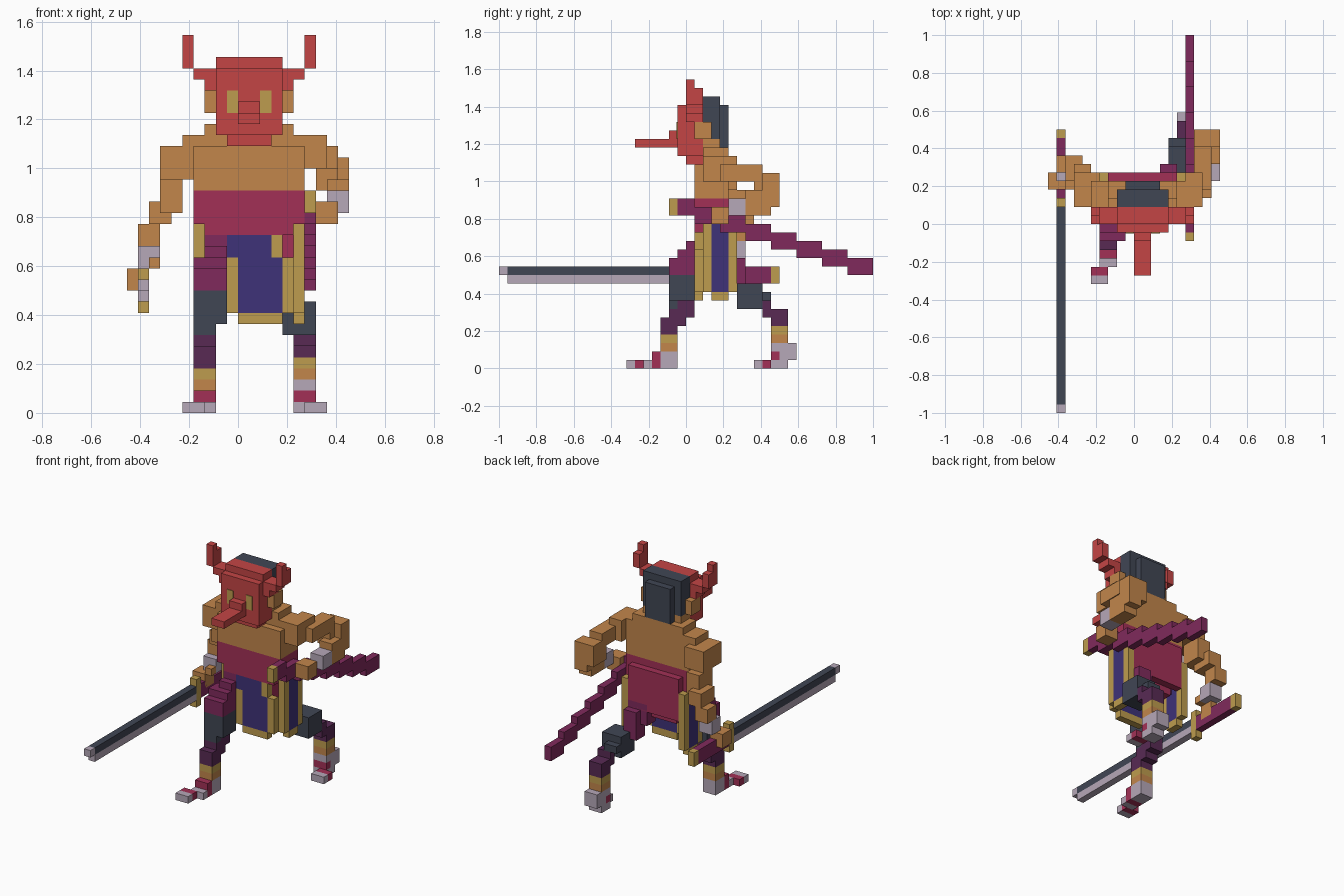
import bpy
import bmesh
from mathutils import Vector

default = bpy.data.objects.get("Cube")
if default:
    bpy.data.objects.remove(default, do_unlink=True)

UNIT = 1 / 22  # edge of one block


def material(name, hex_code):
    """Flat colour from a hex code, converted to linear values."""
    channels = [int(hex_code[i:i + 2], 16) / 255 for i in (0, 2, 4)]
    colour = [c / 12.92 if c < 0.04 else ((c + 0.055) / 1.055) ** 2.4 for c in channels] + [1]
    mat = bpy.data.materials.new(name)
    mat.use_nodes = True
    mat.diffuse_color = colour
    shader = next(n for n in mat.node_tree.nodes if n.type == "BSDF_PRINCIPLED")
    shader.inputs["Base Color"].default_value = colour
    return mat


red = material("mask_red", "C44545")
skin = material("skin_tan", "C2864B")
gold = material("trim_gold", "BE9C4E")
slate = material("slate_black", "404654")
maroon = material("cloth_maroon", "A23056")
purple = material("wrap_purple", "802A5C")
plum = material("legging_plum", "582A54")
blue = material("cloth_blue", "3E3278")
pale = material("pale_lavender", "B6A8B8")


def box(name, mat, x, y, z):
    """Block spanning the given ranges, measured in units."""
    low, high = (Vector(c) * UNIT for c in zip(x, y, z))
    bm = bmesh.new()
    bmesh.ops.create_cube(bm, size=1)
    for v in bm.verts:
        v.co = Vector(b if c > 0 else a for a, b, c in zip(low, high, v.co))
    mesh = bpy.data.meshes.new(name)
    bm.to_mesh(mesh)
    bm.free()
    mesh.materials.append(mat)
    obj = bpy.data.objects.new(name, mesh)
    bpy.context.collection.objects.link(obj)


def pair(name, mat, x, y, z):
    """Left block plus its mirror image across the body's middle plane."""
    box("left_" + name, mat, x, y, z)
    box("right_" + name, mat, (2 - x[1], 2 - x[0]), y, z)


# Head: mask, nose, eyes, horns, ears and hair
box("mask_core", red, (-2, 4), (0, 2), (25, 32))
box("mask_face", red, (-2, 4), (-1, 0), (25, 31))
box("mask_chin", red, (-1, 3), (0, 2), (24, 25))
box("nose_bridge", red, (0, 2), (-2, -1), (26, 28))
box("nose", red, (0, 2), (-6, -2), (26, 27))
pair("eye", gold, (2, 3), (-1.1, -1), (27, 29))
pair("horn_base", red, (4, 5), (0, 2), (29, 31))
pair("horn_middle", red, (5, 6), (0, 2), (30, 31))
pair("horn_back", red, (6, 7), (1, 2), (31, 33))
pair("horn_tip", red, (6, 7), (0, 1), (31, 34))
pair("ear", skin, (4, 5), (1, 3), (27, 29))
box("jaw", skin, (-2, 4), (2, 4), (24, 27))
box("hair", slate, (-2, 4), (2, 4), (27, 32))
box("hair_back", slate, (-1, 3), (4, 5), (26, 31))

# Torso and waist
box("collar", skin, (-3, 5), (2, 5), (25, 26))
box("shoulder_line", skin, (-5, 7), (2, 5), (24, 25))
box("chest", skin, (-4, 6), (1, 5), (20, 24))
box("waist_sash", maroon, (-4, 6), (1, 5), (17, 20))
box("sash_hem", maroon, (-3, 5), (1, 5), (16, 17))
box("hips", maroon, (-2, 4), (2, 5), (12, 16))
box("back_drape", maroon, (-3, 5), (5, 6), (13, 19))

# Right arm, hanging down to the sword
box("right_shoulder", skin, (-7, -4), (2, 6), (21, 24))
box("right_upper_arm", skin, (-7, -5), (4, 7), (18, 21))
box("right_elbow", skin, (-8, -6), (5, 8), (17, 19))
box("right_forearm", skin, (-9, -7), (6, 8), (15, 17))
box("right_wrist", pale, (-9, -7), (5, 7), (13, 15))
box("right_thumb", skin, (-8, -7), (4, 5), (13, 14))
box("right_hand", skin, (-10, -8), (4, 6), (11, 13))

# Left arm, bent back with the hand at the scabbard
box("left_shoulder", skin, (6, 8), (2, 6), (22, 25))
box("left_upper_arm", skin, (7, 9), (4, 9), (22, 24))
box("left_elbow", skin, (8, 10), (9, 11), (19, 23))
box("left_elbow_inside", skin, (7, 9), (8, 11), (20, 23))
box("left_forearm", skin, (8, 10), (7, 10), (18, 21))
box("left_wrist", pale, (8, 10), (5, 7), (18, 20))
box("left_hand", skin, (7, 9), (3, 5), (17, 19))

# Sword
SWORD = (-9, -8)
box("sword_pommel", gold, SWORD, (10, 11), (10, 12))
box("sword_grip", purple, SWORD, (3, 10), (10, 12))
box("sword_guard", gold, SWORD, (2, 3), (9, 13))
box("blade_spine", slate, SWORD, (-21, 2), (11, 12))
box("blade_edge", pale, SWORD, (-21, 2), (10, 11))
box("blade_tip", pale, SWORD, (-22, -21), (11, 12))

# Scabbard: stepped blocks sloping down to the rear
SIDE = (6, 7)
box("scabbard_cap", gold, SIDE, (-2, -1), (18, 20))
box("scabbard_mouth", purple, SIDE, (-1, 1), (18, 20))
for step in range(7):
    start, base = 1 + 3 * step, 17 - step
    box("scabbard_step", purple, SIDE, (start, start + 3), (base, base + 2))

# Side skirt panels with gold borders
pair("panel_cloth", blue, (5, 6), (3, 5), (9, 17))
pair("panel_front_trim", gold, (5, 6), (2, 3), (9, 17))
pair("panel_back_trim", gold, (5, 6), (5, 6), (9, 17))
pair("panel_hem", gold, (5, 6), (3, 5), (8, 9))

# Front apron, its lower half swaying to the left
box("apron_top", blue, (-1, 3), (1, 2), (14, 16))
box("apron_top_left_trim", gold, (3, 4), (1, 2), (14, 16))
box("apron_cloth", blue, (0, 4), (1, 2), (9, 14))
box("apron_left_trim", gold, (4, 5), (1, 2), (9, 14))
box("apron_right_trim", gold, (-1, 0), (1, 2), (9, 14))
box("apron_hem", gold, (0, 4), (1, 2), (8, 9))

# Right leg, stepping forward
box("right_hip", purple, (-3, -1), (1, 4), (13, 16))
box("right_thigh", purple, (-3, -1), (0, 2), (12, 15))
box("right_thigh_middle", purple, (-4, -1), (-1, 1), (11, 14))
box("right_thigh_end", purple, (-4, -1), (-2, -1), (11, 13))
box("right_knee", slate, (-4, -1), (-2, 1), (8, 11))
box("right_knee_lower", slate, (-4, -2), (-2, -1), (7, 8))
box("right_shin_top", plum, (-4, -2), (-1, 1), (6, 8))
box("right_shin_middle", plum, (-4, -2), (-2, 0), (5, 7))
box("right_shin_end", plum, (-4, -2), (-3, -1), (4, 6))
box("right_ankle_band", gold, (-4, -2), (-3, -1), (3, 4))
box("right_ankle", skin, (-4, -2), (-3, -1), (2, 3))
box("right_heel", pale, (-4, -2), (-3, -1), (0, 2))
box("right_foot_strap", maroon, (-4, -2), (-4, -3), (0, 2))
box("right_foot", pale, (-4, -2), (-5, -4), (0, 1))
box("right_toe_strap", maroon, (-5, -3), (-6, -5), (0, 1))
box("right_toes", pale, (-5, -3), (-7, -6), (0, 1))

# Left leg, trailing behind
box("left_hip", purple, (2, 5), (4, 6), (11, 14))
box("left_thigh", purple, (3, 5), (5, 7), (9, 13))
box("left_knee", slate, (4, 7), (6, 9), (7, 10))
box("left_knee_lower", slate, (4, 6), (9, 10), (8, 9))
box("left_shin_top", plum, (5, 7), (9, 10), (6, 8))
box("left_shin_middle", plum, (5, 7), (9, 11), (6, 7))
box("left_shin_end", plum, (5, 7), (10, 12), (5, 7))
box("left_ankle_band", gold, (5, 7), (10, 12), (4, 5))
box("left_ankle", skin, (5, 7), (10, 12), (3, 4))
box("left_heel", pale, (5, 7), (11, 13), (1, 3))
box("left_instep", pale, (5, 7), (10, 11), (2, 3))
box("left_foot_strap", maroon, (5, 7), (10, 11), (1, 2))
box("left_foot", pale, (5, 7), (10, 12), (0, 1))
box("left_toe_strap", maroon, (6, 8), (9, 10), (0, 1))
box("left_toes", pale, (6, 8), (8, 9), (0, 1))
